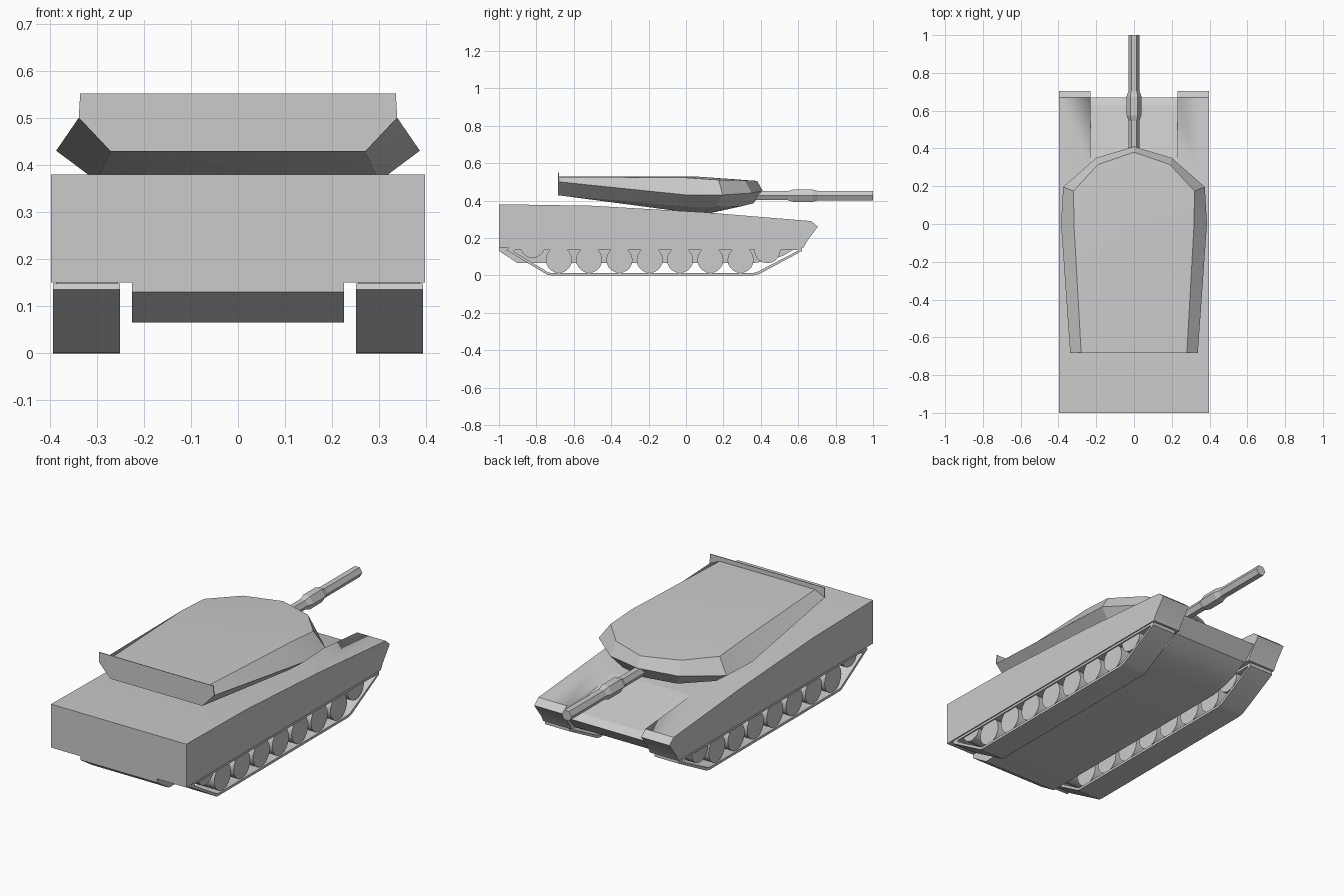
import bpy, bmesh, math
from mathutils import Matrix

default = bpy.data.objects.get("Cube")
if default:
    bpy.data.objects.remove(default, do_unlink=True)

grey = bpy.data.materials.new("plain_grey")
grey.use_nodes = True
grey.diffuse_color = (0.6, 0.6, 0.6, 1)
grey.node_tree.nodes["Principled BSDF"].inputs["Base Color"].default_value = (0.6, 0.6, 0.6, 1)


def finish(name, bm, angle=30, fix_normals=True):
    """Turn a bmesh into a named, shaded object."""
    if fix_normals:
        bmesh.ops.recalc_face_normals(bm, faces=bm.faces)
    mesh = bpy.data.meshes.new(name)
    bm.to_mesh(mesh)
    bm.free()
    mesh.materials.append(grey)
    obj = bpy.data.objects.new(name, mesh)
    bpy.context.collection.objects.link(obj)
    bpy.ops.object.select_all(action='DESELECT')
    obj.select_set(True)
    bpy.context.view_layer.objects.active = obj
    bpy.ops.object.shade_smooth_by_angle(angle=math.radians(angle))
    return obj


def extrude_profile(name, profile, x0, x1, angle=5):
    """Extrude a closed (y, z) outline from x0 to x1."""
    bm = bmesh.new()
    rings = [[bm.verts.new((x, y, z)) for y, z in profile] for x in (x0, x1)]
    n = len(profile)
    for i in range(n):
        j = (i + 1) % n
        bm.faces.new((rings[0][i], rings[0][j], rings[1][j], rings[1][i]))
    for ring in rings:
        bm.faces.new(ring)
    return finish(name, bm, angle)


# Upper hull with a notch that lowers the glacis between the fenders
hull = extrude_profile("upper_hull", [
    (-1, .15), (-1, .38), (-.5, .372), (.1, .337), (.67, .29),
    (.705, .26), (.645, .18), (.63, .15)], -.397, .397, 12)
notch = extrude_profile("glacis_cutter", [
    (.28, .323), (.63, .25), (.67, .225), (.59, .14),
    (.8, .1), (.8, .42), (.28, .42)], -.23, .23)
notch.hide_render = True
cut = hull.modifiers.new("glacis_notch", 'BOOLEAN')
cut.operation = 'DIFFERENCE'
cut.solver = 'EXACT'
cut.object = notch
bpy.ops.object.select_all(action='DESELECT')
hull.select_set(True)
bpy.context.view_layer.objects.active = hull
bpy.ops.object.modifier_apply(modifier=cut.name)
bpy.data.objects.remove(notch, do_unlink=True)

# Belly with a curved nose
extrude_profile("belly", [
    (-1, .16), (-1, .13), (-.9, .065), (.36, .065), (.44, .08),
    (.52, .105), (.6, .152), (.6, .16)], -.225, .225, 30)

# Tracks: a thin band on each side
outer = [(-.95, .148), (-.96, .135), (-.74, .002), (-.72, 0), (.36, 0),
         (.39, .006), (.62, .13), (.62, .148)]
inner = [(-.92, .136), (-.92, .127), (-.735, .015), (-.72, .013), (.36, .013),
         (.38, .018), (.6, .132), (.6, .136)]


def track(name, x0, x1):
    bm = bmesh.new()
    loops = [[bm.verts.new((x, y, z)) for y, z in line]
             for x, line in ((x0, outer), (x1, outer), (x1, inner), (x0, inner))]
    n = len(outer)
    for k in range(4):
        a, b = loops[k], loops[(k + 1) % 4]
        for i in range(n):
            j = (i + 1) % n
            bm.faces.new((a[i], a[j], b[j], b[i]))
    finish(name, bm, 20)


def wheel(name, x, y, z, radius):
    bm = bmesh.new()
    place = Matrix.Translation((x, y, z)) @ Matrix.Rotation(math.pi / 2, 4, 'Y')
    bmesh.ops.create_cone(bm, cap_ends=True, segments=20, radius1=radius,
                          radius2=radius, depth=.13, matrix=place)
    finish(name, bm, 30)


# Running gear on both sides
for side, label in ((1, "left"), (-1, "right")):
    track(label + "_track", side * .25, side * .393)
    for i in range(7):
        wheel(f"{label}_road_wheel_{i + 1}", side * .321, -.68 + i * .162, .083, .07)
    wheel(label + "_front_wheel", side * .321, .435, .135, .07)
    wheel(label + "_rear_wheel", side * .321, -.82, .158, .065)

# Turret: half rings from tip to rear, mirrored into full outlines
roof = [(0, .38, .505), (.19, .315, .508), (.32, .175, .51), (.318, 0, .522), (.28, -.68, .527)]
waist = [(0, .41, .452), (.2, .35, .44), (.375, .196, .43), (.386, 0, .43), (.338, -.68, .5)]
base = [(0, .36, .385), (.16, .3, .37), (.29, .16, .366), (.3, 0, .366), (.27, -.68, .428)]
floor = [(0, .13, .333), (.08, .12, .333), (.15, .08, .333), (.175, 0, .338), (.175, -.68, .428)]

bm = bmesh.new()
rings = []
for half in (roof, waist, base, floor):
    full = half[::-1] + [(-x, y, z) for x, y, z in half[1:]]
    rings.append([bm.verts.new(p) for p in full])
for a, b in zip(rings, rings[1:]):
    for i in range(len(a) - 1):
        bm.faces.new((a[i], a[i + 1], b[i + 1], b[i]))
# Gently crowned roof
crown = bm.verts.new((0, .06, .528))
tail = bm.verts.new((0, -.68, .528))
top = rings[0]
for i in range(len(top) - 1):
    bm.faces.new((top[i], top[i + 1], crown))
bm.faces.new((top[0], crown, tail))
bm.faces.new((top[-1], tail, crown))
bm.faces.new(rings[3])
bm.faces.new([r[0] for r in rings] + [r[-1] for r in rings[::-1]] + [tail])
finish("turret", bm, 18)

# Thin plate closing the turret's rear and standing above the roof
extrude = [(-.335, .551), (.335, .551), (.338, .5), (.27, .428), (-.27, .428), (-.338, .5)]
bm = bmesh.new()
plate = [[bm.verts.new((x, y, z)) for x, z in extrude] for y in (-.684, -.68)]
for i in range(6):
    j = (i + 1) % 6
    bm.faces.new((plate[0][i], plate[0][j], plate[1][j], plate[1][i]))
for ring in plate:
    bm.faces.new(ring)
finish("turret_rear_plate", bm, 5)

# Six-sided gun barrel with a thicker sleeve
bm = bmesh.new()
rings = []
for y, r in ((.34, .028), (.545, .028), (.575, .039), (.675, .039), (.705, .029), (1, .029)):
    rings.append([bm.verts.new((r * math.cos(a * math.pi / 3), y,
                                .426 + r * math.sin(a * math.pi / 3))) for a in range(6)])
for a, b in zip(rings, rings[1:]):
    for i in range(6):
        j = (i + 1) % 6
        bm.faces.new((a[i], a[j], b[j], b[i]))
bm.faces.new(rings[0])
bm.faces.new(rings[-1])
finish("gun_barrel", bm, 10)
